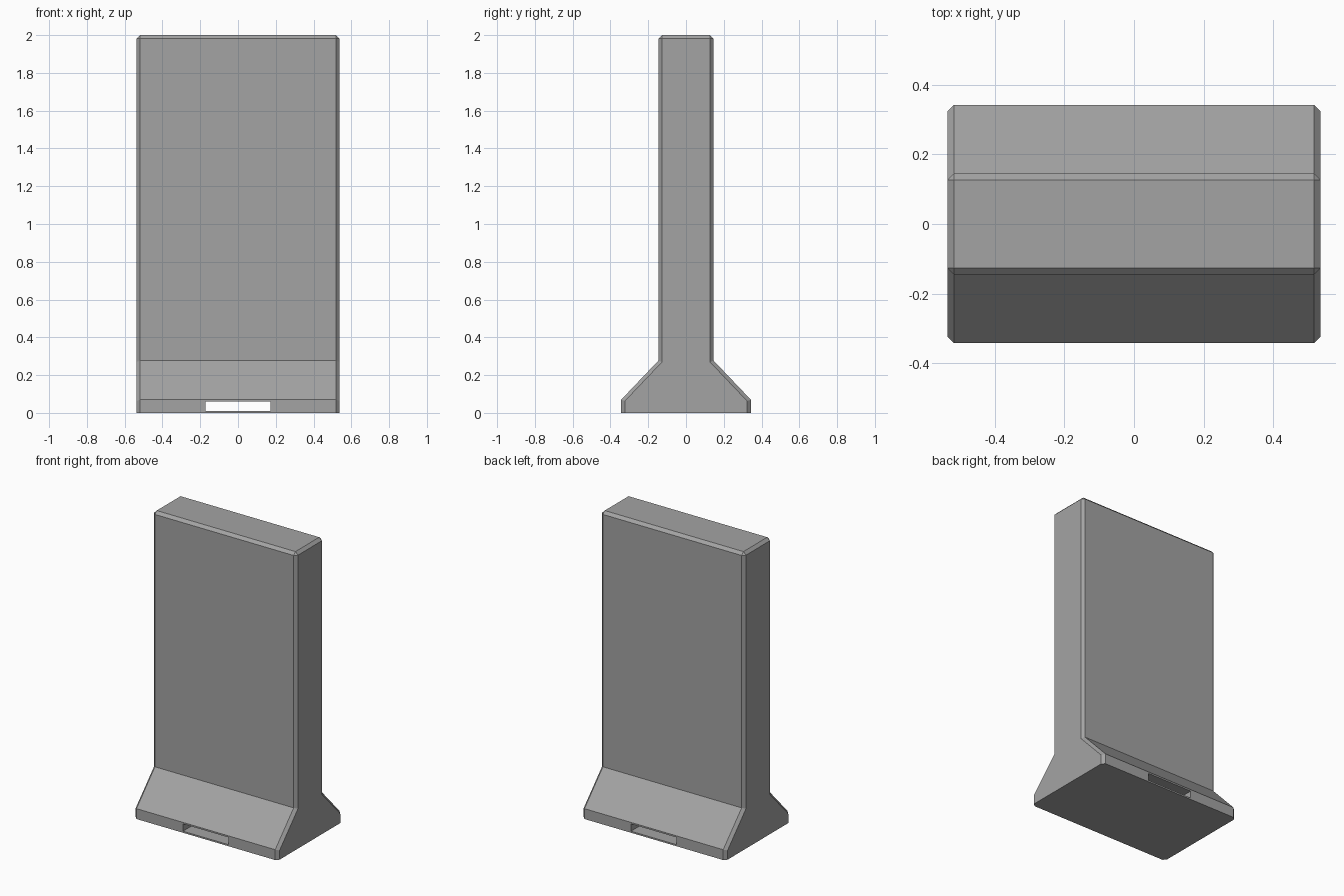
import bpy, bmesh

if "Cube" in bpy.data.objects:
    bpy.data.objects.remove(bpy.data.objects["Cube"])

HALF_LEN = 0.537
BEVEL = 0.019

# Wall cross-section (y, z), mirrored to both sides
half = [(0.343, 0.0), (0.343, 0.07), (0.146, 0.277), (0.146, 2.0)]
profile = half + [(-y, z) for y, z in reversed(half)]

# Extrude the profile along x
bm = bmesh.new()
face = bm.faces.new([bm.verts.new((-HALF_LEN, y, z)) for y, z in profile])
ext = bmesh.ops.extrude_face_region(bm, geom=[face], use_keep_orig=True)
moved = [v for v in ext["geom"] if isinstance(v, bmesh.types.BMVert)]
bmesh.ops.translate(bm, vec=(2 * HALF_LEN, 0, 0), verts=moved)
bmesh.ops.recalc_face_normals(bm, faces=bm.faces)

# Chamfer the end outlines and the top edges, leaving the foot sharp
def chamfered(e):
    a, b = e.verts[0].co, e.verts[1].co
    at_foot = a.z < 0.01 and b.z < 0.01
    at_top = a.z > 1.99 and b.z > 1.99
    at_end = abs(a.x - b.x) < 0.01
    return at_top or (at_end and not at_foot)

bmesh.ops.bevel(bm, geom=[e for e in bm.edges if chamfered(e)],
                offset=BEVEL, offset_type='OFFSET', segments=1,
                affect='EDGES', clamp_overlap=True)
bmesh.ops.recalc_face_normals(bm, faces=bm.faces)
mesh = bpy.data.meshes.new("barrier_wall")
bm.to_mesh(mesh)
bm.free()
wall = bpy.data.objects.new("barrier_wall", mesh)
bpy.context.collection.objects.link(wall)

# Dark concrete grey
concrete = bpy.data.materials.new("dark_concrete")
concrete.diffuse_color = (0.37, 0.37, 0.37, 1)
concrete.use_nodes = True
concrete.node_tree.nodes["Principled BSDF"].inputs["Base Color"].default_value = concrete.diffuse_color
mesh.materials.append(concrete)

# Slot cutter running through the foot
bpy.ops.mesh.primitive_cube_add(size=1, location=(0, 0, 0.035))
cutter = bpy.context.object
cutter.name = "slot_cutter"
cutter.scale = (0.342, 1.0, 0.049)
cutter.hide_render = True
cutter.display_type = 'WIRE'
cutter.data.materials.append(concrete)

cut = wall.modifiers.new("slot", 'BOOLEAN')
cut.operation = 'DIFFERENCE'
cut.solver = 'EXACT'
cut.object = cutter
